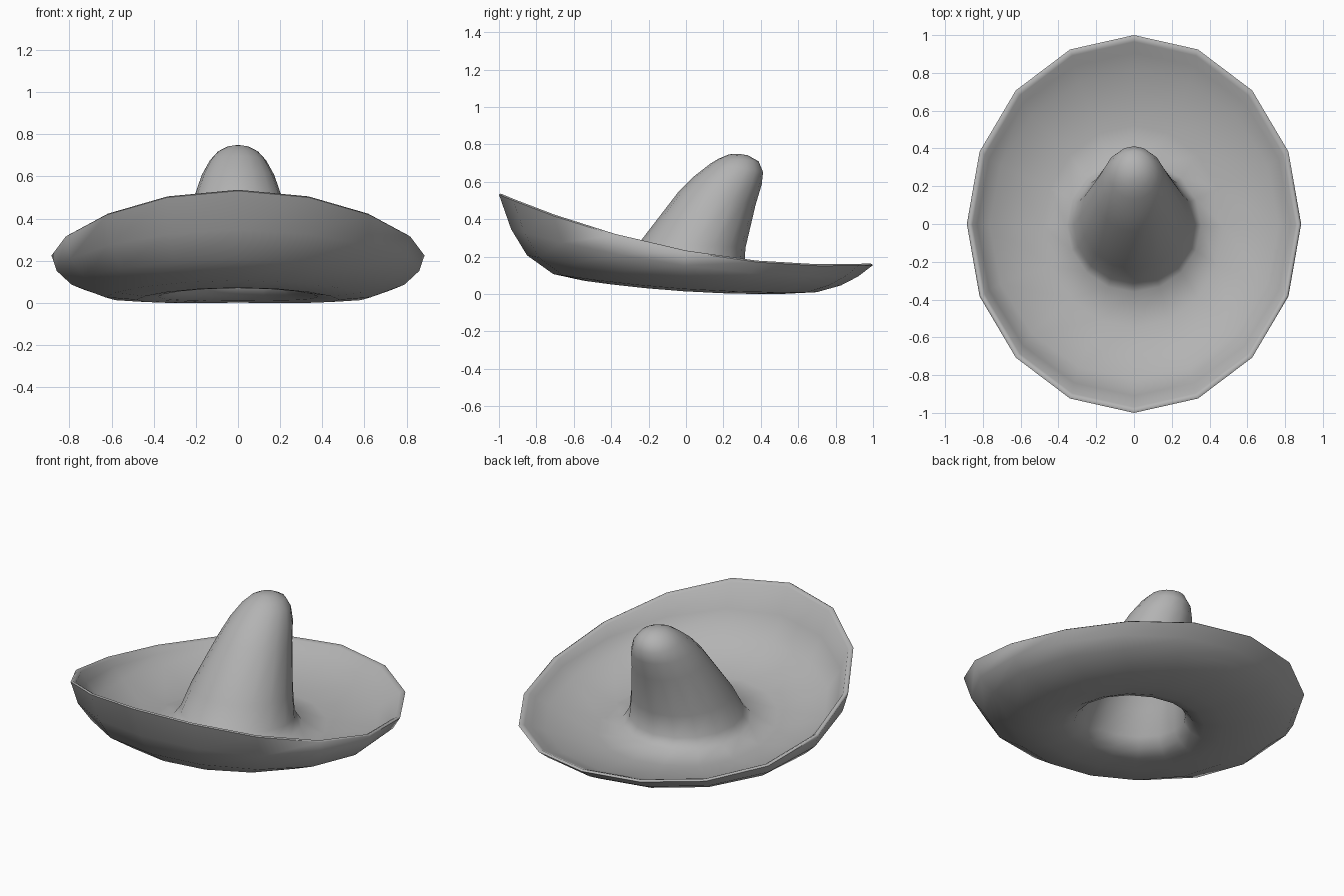
import bpy, bmesh, math

if "Cube" in bpy.data.objects:
    bpy.data.objects.remove(bpy.data.objects["Cube"])

SIDES = 16

# Tilted oval rings: (front y, front z, back y, back z, half width, side z)
# Brim: from the head opening, under and over the rim, back to the crown
BRIM = [
    (-.33, .09, .33, .035, .325, .06),
    (-.41, .073, .40, .013, .38, .032),
    (-.55, .075, .52, .004, .48, .018),
    (-.71, .11, .70, .013, .63, .03),
    (-.85, .21, .83, .05, .79, .09),
    (-.935, .35, .92, .097, .86, .155),
    (-1, .535, 1, .158, .885, .228),
    (-.99, .54, .987, .167, .873, .236),
    (-.97, .525, .965, .158, .855, .226),
    (-.91, .375, .905, .13, .83, .19),
    (-.82, .24, .81, .09, .765, .13),
    (-.55, .115, .52, .045, .48, .06),
    (-.36, .125, .35, .065, .355, .085),
]
# Crown: from its foot to near the tip
CROWN = [
    (-.315, .16, .31, .12, .32, .14),
    (-.24, .29, .318, .25, .285, .27),
    (-.04, .55, .372, .48, .205, .515),
    (.04, .63, .405, .59, .172, .61),
    (.13, .70, .412, .655, .133, .68),
    (.175, .727, .388, .713, .095, .722),
    (.23, .75, .33, .745, .05, .745),
]


def inset(ring, d=.03):
    """Matching ring on the inside of the wall."""
    yf, zf, yb, zb, rx, zs = ring
    return (yf + d, zf - d * .7, yb - d, zb - d, rx - d, zs - d * .85)


def add_ring(bm, yf, zf, yb, zb, rx, zs):
    """Oval whose height bends smoothly from front through sides to back."""
    verts = []
    for i in range(SIDES):
        a = 2 * math.pi * i / SIDES
        t = math.sin(a)
        z = zs + (zb - zf) / 2 * t + ((zb + zf) / 2 - zs) * t * t
        verts.append(bm.verts.new((rx * math.cos(a), (yf + yb) / 2 + (yb - yf) / 2 * t, z)))
    return verts


def cap(bm, ring, y, z):
    tip = bm.verts.new((0, y, z))
    for i in range(SIDES):
        bm.faces.new((ring[i], ring[(i + 1) % SIDES], tip))


# Hat: crown and upturned brim in one closed wall
bm = bmesh.new()
lining = [inset(r) for r in reversed(CROWN[:6])]
rings = [add_ring(bm, *r) for r in lining + BRIM + CROWN]
for a, b in zip(rings, rings[1:]):
    for i in range(SIDES):
        j = (i + 1) % SIDES
        bm.faces.new((a[i], a[j], b[j], b[i]))
cap(bm, rings[0], .28, .715)
cap(bm, rings[-1], .28, .753)

# Rest on the ground
low = min(v.co.z for v in bm.verts)
bmesh.ops.translate(bm, verts=bm.verts, vec=(0, 0, -low))
bmesh.ops.recalc_face_normals(bm, faces=bm.faces)

mesh = bpy.data.meshes.new("hat")
bm.to_mesh(mesh)
bm.free()
hat = bpy.data.objects.new("hat", mesh)
bpy.context.collection.objects.link(hat)

# Dark grey felt
felt = bpy.data.materials.new("felt")
felt.diffuse_color = (.45, .45, .45, 1)
felt.use_nodes = True
felt.node_tree.nodes["Principled BSDF"].inputs["Base Color"].default_value = felt.diffuse_color
mesh.materials.append(felt)

bpy.context.view_layer.objects.active = hat
hat.select_set(True)
bpy.ops.object.shade_smooth_by_angle(angle=math.radians(75))
